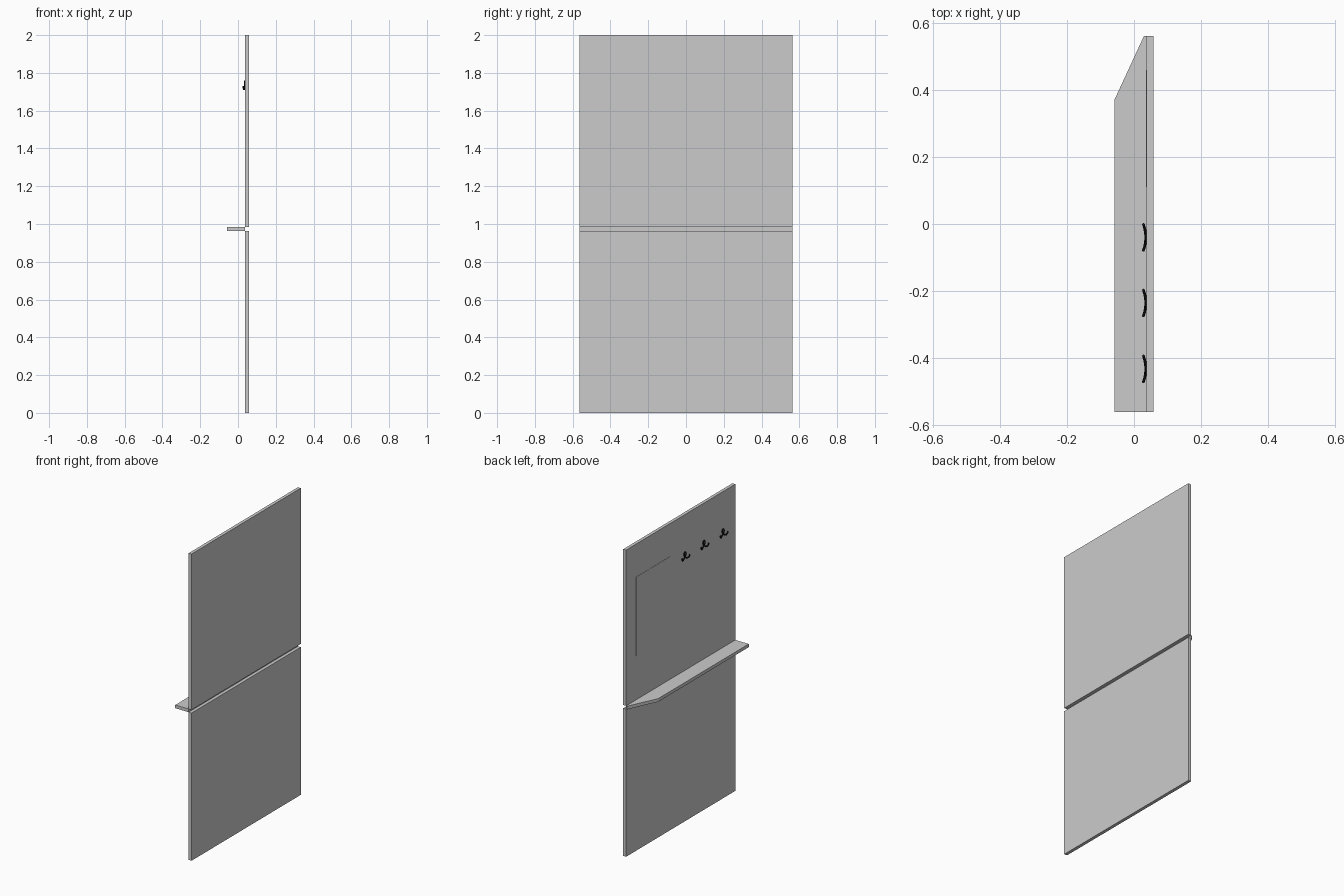
import bpy, bmesh
from mathutils import Vector

if "Cube" in bpy.data.objects:
    bpy.data.objects.remove(bpy.data.objects["Cube"])

XF, XB, HY = 0.038, 0.059, 0.5625   # panel front / back faces, half width
Z0, Z1 = 0.963, 0.984               # shelf underside / top


def box(name, lo, hi):
    me = bpy.data.meshes.new(name)
    bm = bmesh.new()
    bmesh.ops.create_cube(bm, size=1)
    lo, hi = Vector(lo), Vector(hi)
    for v in bm.verts:
        v.co = Vector([(lo[i] + hi[i]) / 2 + v.co[i] * (hi[i] - lo[i]) for i in range(3)])
    bm.to_mesh(me)
    bm.free()
    ob = bpy.data.objects.new(name, me)
    bpy.context.collection.objects.link(ob)
    return ob


# wall boards with an open joint at shelf height
box("lower_panel", (XF, -HY, 0), (XB, HY, Z0))
box("upper_panel", (XF, -HY, Z1), (XB, HY, 2))

# shelf with one clipped corner
me = bpy.data.meshes.new("shelf")
bm = bmesh.new()
outline = [(-0.059, -HY), (XF, -HY), (XF, HY), (0.03, HY), (-0.059, 0.37)]
face = bm.faces.new([bm.verts.new((x, y, Z0)) for x, y in outline])
ext = bmesh.ops.extrude_face_region(bm, geom=[face])
bmesh.ops.translate(bm, vec=(0, 0, Z1 - Z0),
                    verts=[g for g in ext["geom"] if isinstance(g, bmesh.types.BMVert)])
bmesh.ops.recalc_face_normals(bm, faces=bm.faces)
bm.to_mesh(me)
bm.free()
bpy.context.collection.objects.link(bpy.data.objects.new("shelf", me))

# thin mirror sheet on the wall
box("mirror", (XF - 0.0015, 0.11, 1.27), (XF + 0.0005, 0.46, 1.785))

# looped double wire hooks
black = bpy.data.materials.new("black_wire")
black.diffuse_color = (0.01, 0.01, 0.01, 1)
black.use_nodes = True
black.node_tree.nodes["Principled BSDF"].inputs["Base Color"].default_value = black.diffuse_color
half = [(0.0, 0.025), (0.009, 0.016), (0.006, 0.002), (-0.008, -0.012),
        (-0.024, -0.02), (-0.035, -0.015), (-0.039, -0.003)]
path = [(-u, w) for u, w in reversed(half[1:])] + half


def hook(i, yc, zc=1.732):
    cu = bpy.data.curves.new(f"hook_{i}", "CURVE")
    cu.dimensions = "3D"
    cu.bevel_depth = 0.004
    cu.bevel_resolution = 3
    cu.resolution_u = 6
    cu.use_fill_caps = True
    sp = cu.splines.new("BEZIER")
    sp.bezier_points.add(len(path) - 1)
    for p, (u, w) in zip(sp.bezier_points, path):
        # prongs bow away from the wall
        p.co = (0.035 - 0.007 * (u / 0.039) ** 2, yc + u, zc + w)
        p.handle_left_type = p.handle_right_type = "AUTO"
    cu.materials.append(black)
    ob = bpy.data.objects.new(f"hook_{i}", cu)
    bpy.context.collection.objects.link(ob)
    bpy.ops.object.select_all(action="DESELECT")
    ob.select_set(True)
    bpy.context.view_layer.objects.active = ob
    bpy.ops.object.convert(target="MESH")
    bpy.ops.object.shade_smooth_by_angle()


for i, y in enumerate((-0.04, -0.236, -0.433)):
    hook(i + 1, y)
